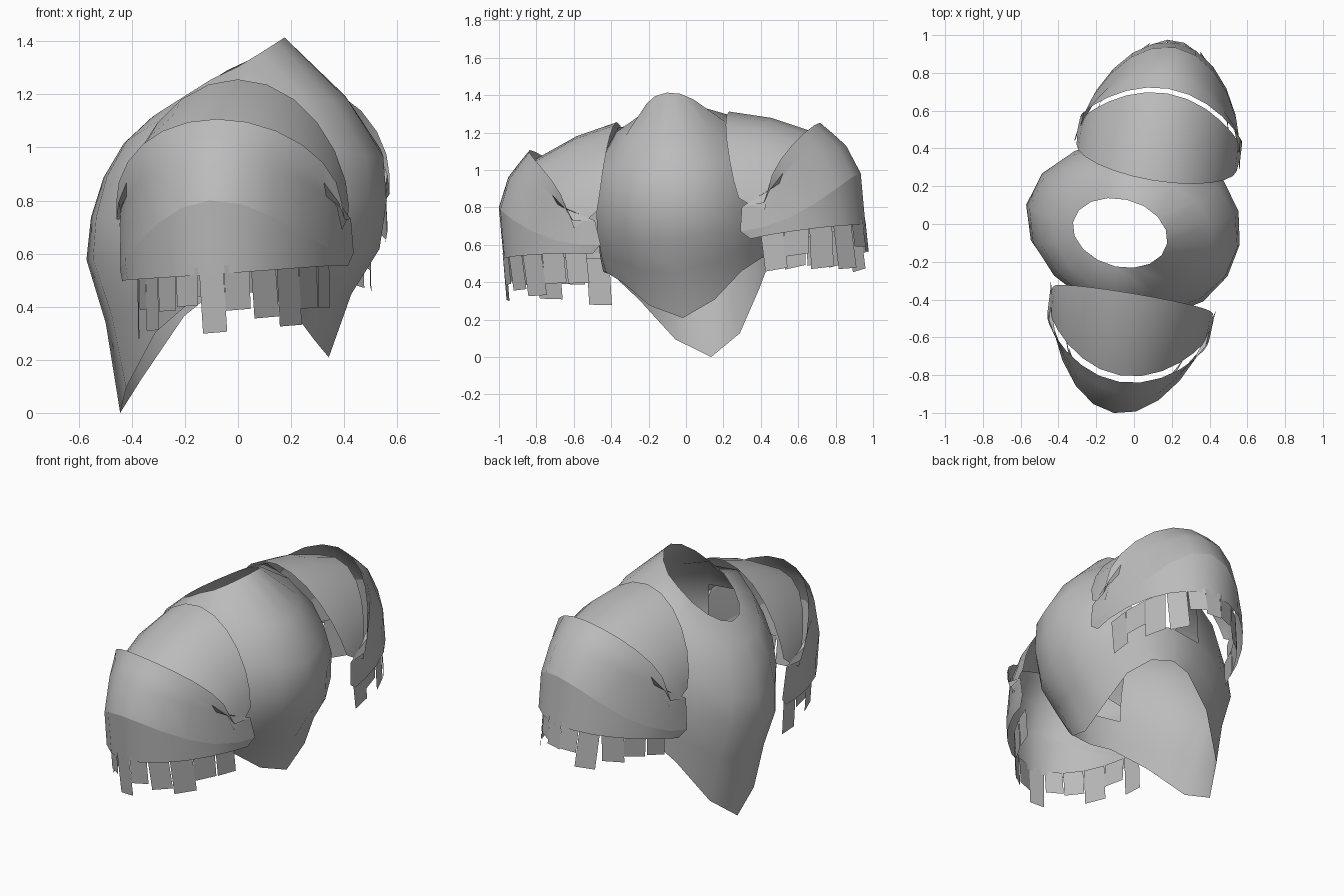
import bpy
import random
from math import sin, cos, pi, radians
from mathutils import Matrix, Vector

random.seed(4)
if "Cube" in bpy.data.objects:
    bpy.data.objects.remove(bpy.data.objects["Cube"])

steel = bpy.data.materials.new("grey_steel")
steel.use_nodes = True
GREY = (0.5, 0.5, 0.5, 1)
steel.diffuse_color = GREY
steel.node_tree.nodes["Principled BSDF"].inputs["Base Color"].default_value = GREY

# The whole armour is turned and rolled a little
POSE = (Matrix.Translation((0, 0.06, 0)) @ Matrix.Rotation(radians(-9.5), 4, "Z")
        @ Matrix.Rotation(radians(5.3), 4, "X"))


def sheet(name, rows, closed=False, hole=None):
    """Skin rows of points with quads; hole(band, column) leaves faces out."""
    n = len(rows[0])
    faces = []
    for r in range(len(rows) - 1):
        for c in range(n if closed else n - 1):
            if hole and hole(r, c):
                continue
            d = (c + 1) % n
            faces.append((r * n + c, r * n + d, (r + 1) * n + d, (r + 1) * n + c))
    mesh = bpy.data.meshes.new(name)
    mesh.from_pydata([POSE @ Vector(p) for row in rows for p in row], [], faces)
    mesh.materials.append(steel)
    obj = bpy.data.objects.new(name, mesh)
    bpy.context.collection.objects.link(obj)
    bpy.ops.object.select_all(action="DESELECT")
    obj.select_set(True)
    bpy.context.view_layer.objects.active = obj
    bpy.ops.object.mode_set(mode="EDIT")
    bpy.ops.mesh.select_all(action="SELECT")
    bpy.ops.mesh.delete_loose()
    bpy.ops.mesh.normals_make_consistent(inside=False)
    bpy.ops.object.mode_set(mode="OBJECT")
    bpy.ops.object.shade_smooth_by_angle(angle=radians(42))


# Cuirass: rings through breast, back and side profiles
COLUMNS = 16
breast = [(-.31, 1.12), (-.42, 1.02), (-.5, .89), (-.55, .74), (-.57, .58), (-.5, .34), (-.45, 0)]
back = [(.2, 1.42), (.44, 1.18), (.57, .97), (.58, .8), (.55, .62), (.44, .45), (.35, .21)]
side = [(.18, 1.28), (.32, 1.26), (.42, 1.1), (.46, .9), (.47, .72), (.47, .59), (.46, .5)]
rings = []
for k, (f, b, (side_y, side_z)) in enumerate(zip(breast, back, side)):
    t = k / 6
    mid_x = -.05 + .08 * min(1, 2 * t)
    ring = []
    for i in range(COLUMNS):
        a = 2 * pi * i / COLUMNS
        w = abs(cos(a))
        if cos(a) > 0:
            end_x, end_z = b
            bulge, rise = w ** (1 - .6 * t * (1 - t)), w ** (1.2 + 3 * t * t)
        else:
            end_x, end_z = f
            bulge, rise = w ** (1 + .5 * t * t), w ** (1 + 2.2 * t * t)
        ring.append((mid_x + (end_x - mid_x) * bulge, side_y * sin(a),
                     side_z + (end_z - side_z) * rise))
    rings.append(ring)
sheet("cuirass", rings, True, lambda r, c: r in (2, 3) and c % 8 in (3, 4))


# Shoulder plates: arches over the arm, given by crown and end (y, z),
# a falling-off power for y and z, the half width and a fore-and-aft lean
def arch_point(t, crown, end, powers, half, lean, s):
    w = max(0, cos(t))
    return (.07 + half * sin(t), s * (end[0] + (crown[0] - end[0]) * w ** powers[0]),
            end[1] + (crown[1] - end[1]) * w ** powers[1] + lean * sin(t))


def arch(spec, s, count=12):
    return [arch_point(pi * (i / count - .5), *spec, s) for i in range(count + 1)]


upper = [((.305, 1.29), (.385, .82), (1, 1.2), .43, 0),
         ((.53, 1.235), (.44, .78), (1.4, 1.1), .435, 0),
         ((.76, 1.135), (.52, .74), (1.7, 1.1), .425, 0)]
middle = [((.79, 1.185), (.55, .85), (1.7, 1.1), .43, 0),
          ((.85, 1.125), (.52, .78), (1.6, 1.2), .435, 0),
          ((.92, 1.05), (.4, .77), (1.35, 1.4), .44, 0),
          ((.985, .895), (.38, .61), (1.25, 2.5), .445, .03)]
band = [middle[-1], ((.985, .615), (.43, .565), (1.25, 1), .43, .03)]

for s, label in ((1, "rear"), (-1, "front")):
    for part, rows in (("upper", upper), ("middle", middle), ("lower", band)):
        sheet(label + "_" + part + "_shoulder_plate", [arch(p, s) for p in rows])
    # Hanging tabs set just inside the lower plate
    crown, end, powers, half, lean = band[-1]
    for i in range(11):
        t = radians(-75 + 15 * i)
        ends = [Vector(arch_point(t + d, crown, end, powers, half - .06, lean, s))
                for d in (-.125, .125)]
        slant = (ends[1] - ends[0]) * random.uniform(-.15, .15)
        drop = Vector((0, 0, -random.uniform(.1, .24)))
        top = [p + Vector((0, 0, .03)) for p in ends]
        sheet(label + "_tab", [top, [p + slant + drop for p in ends]])
